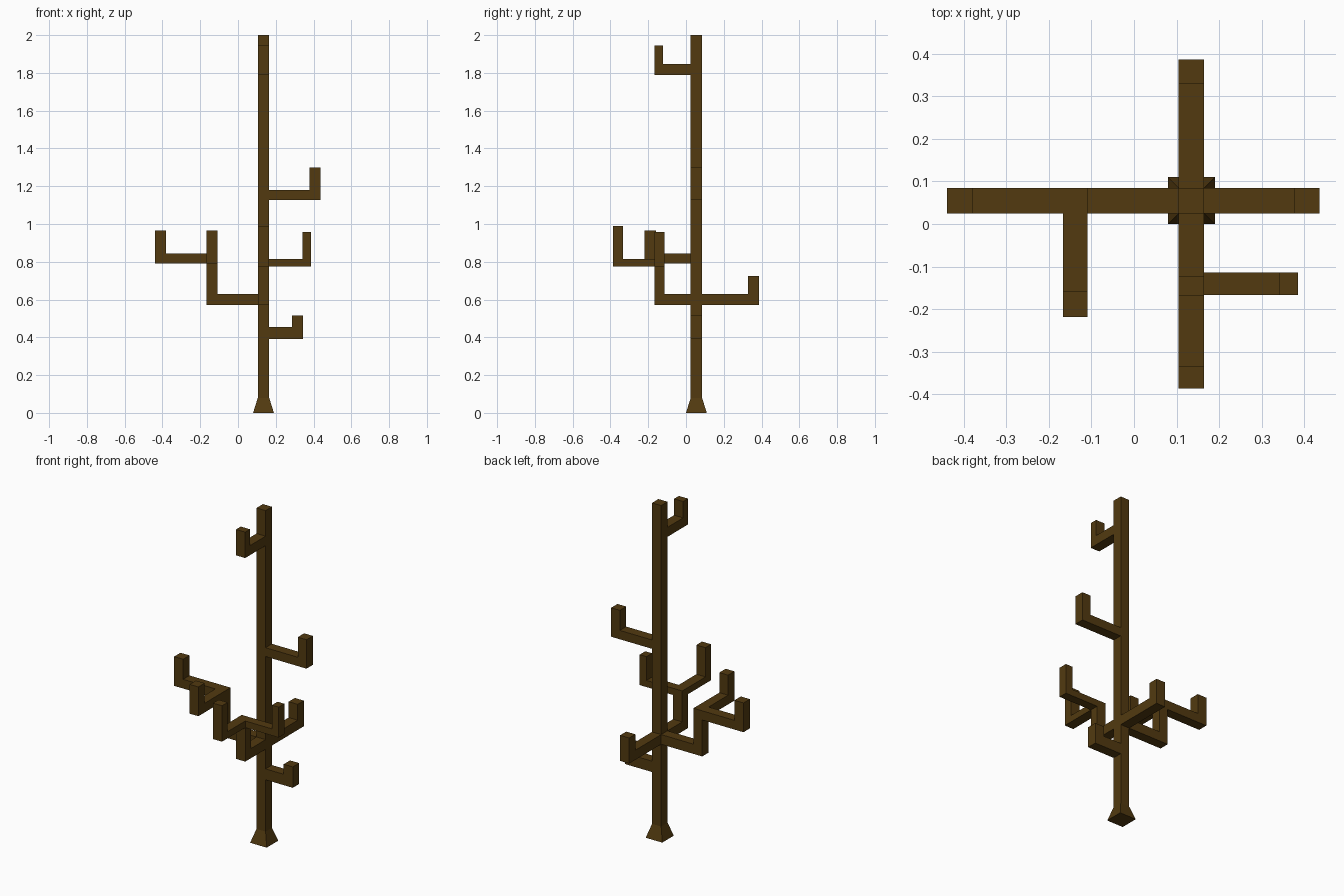
import bpy
import bmesh
from mathutils import Vector

cube = bpy.data.objects.get("Cube")
if cube:
    bpy.data.objects.remove(cube, do_unlink=True)

# Single dark wood colour
wood = bpy.data.materials.new("dark brown wood")
wood.use_nodes = True
color = (0.085, 0.042, 0.005, 1)
wood.diffuse_color = color
bsdf = next(n for n in wood.node_tree.nodes if n.type == 'BSDF_PRINCIPLED')
bsdf.inputs["Base Color"].default_value = color
bsdf.inputs["Roughness"].default_value = 0.9


def finish(name, bm):
    bmesh.ops.recalc_face_normals(bm, faces=bm.faces)
    mesh = bpy.data.meshes.new(name)
    bm.to_mesh(mesh)
    bm.free()
    mesh.materials.append(wood)
    obj = bpy.data.objects.new(name, mesh)
    bpy.context.collection.objects.link(obj)
    return obj


def trunk(name, cx, cy, rings):
    """Square column lofted through (half width, height) rings."""
    bm = bmesh.new()
    loops = [[bm.verts.new((cx + sx * h, cy + sy * h, z))
              for sx, sy in ((-1, -1), (1, -1), (1, 1), (-1, 1))]
             for h, z in rings]
    for a, b in zip(loops, loops[1:]):
        for i in range(4):
            j = (i + 1) % 4
            bm.faces.new((a[i], a[j], b[j], b[i]))
    bm.faces.new(loops[0])
    bm.faces.new(loops[-1])
    return finish(name, bm)


def branch(name, axis, start, end, side, low, high, tip, thick):
    """L-shaped branch along an axis; side is its span across that axis."""
    inner = end - thick if end > start else end + thick
    profile = [(start, low), (end, low), (end, tip),
               (inner, tip), (inner, high), (start, high)]
    a, b = side

    def point(s, across, z):
        return Vector((s, across, z) if axis == 'x' else (across, s, z))

    bm = bmesh.new()
    face = bm.faces.new([bm.verts.new(point(s, a, z)) for s, z in profile])
    ext = bmesh.ops.extrude_face_region(bm, geom=[face], use_keep_orig=True)
    moved = [v for v in ext["geom"] if isinstance(v, bmesh.types.BMVert)]
    bmesh.ops.translate(bm, verts=moved, vec=point(0, b - a, 0))
    return finish(name, bm)


# Trunk with flared foot
X0, X1, Y0, Y1 = 0.105, 0.165, 0.025, 0.085
tx, ty = (X0, X1), (Y0, Y1)
trunk("trunk", 0.135, 0.055, [(0.055, 0), (0.03, 0.08), (0.03, 2)])

# Simple branches off the trunk
branch("low_left_branch", 'x', X1, 0.345, ty, 0.39, 0.455, 0.515, 0.06)
branch("upper_left_branch", 'x', X1, 0.436, ty, 1.127, 1.18, 1.3, 0.058)
branch("top_front_branch", 'y', Y0, -0.168, tx, 1.79, 1.847, 1.945, 0.045)
branch("back_branch", 'y', Y1, 0.387, tx, 0.572, 0.63, 0.725, 0.058)

# Right limb and its two twigs
branch("right_limb", 'x', X0, -0.167, ty, 0.572, 0.63, 0.845, 0.058)
branch("right_outer_twig", 'x', -0.167, -0.44, ty, 0.79, 0.845, 0.965, 0.06)
branch("right_front_twig", 'y', Y0, -0.219, (-0.167, -0.109),
       0.79, 0.845, 0.965, 0.06)

# Front limb and its two twigs
branch("front_limb", 'y', Y0, -0.167, tx, 0.572, 0.63, 0.815, 0.053)
branch("front_outer_twig", 'y', -0.167, -0.387, tx, 0.775, 0.815, 0.99, 0.053)
branch("front_left_twig", 'x', X1, 0.386, (-0.167, -0.114),
       0.775, 0.815, 0.957, 0.045)
